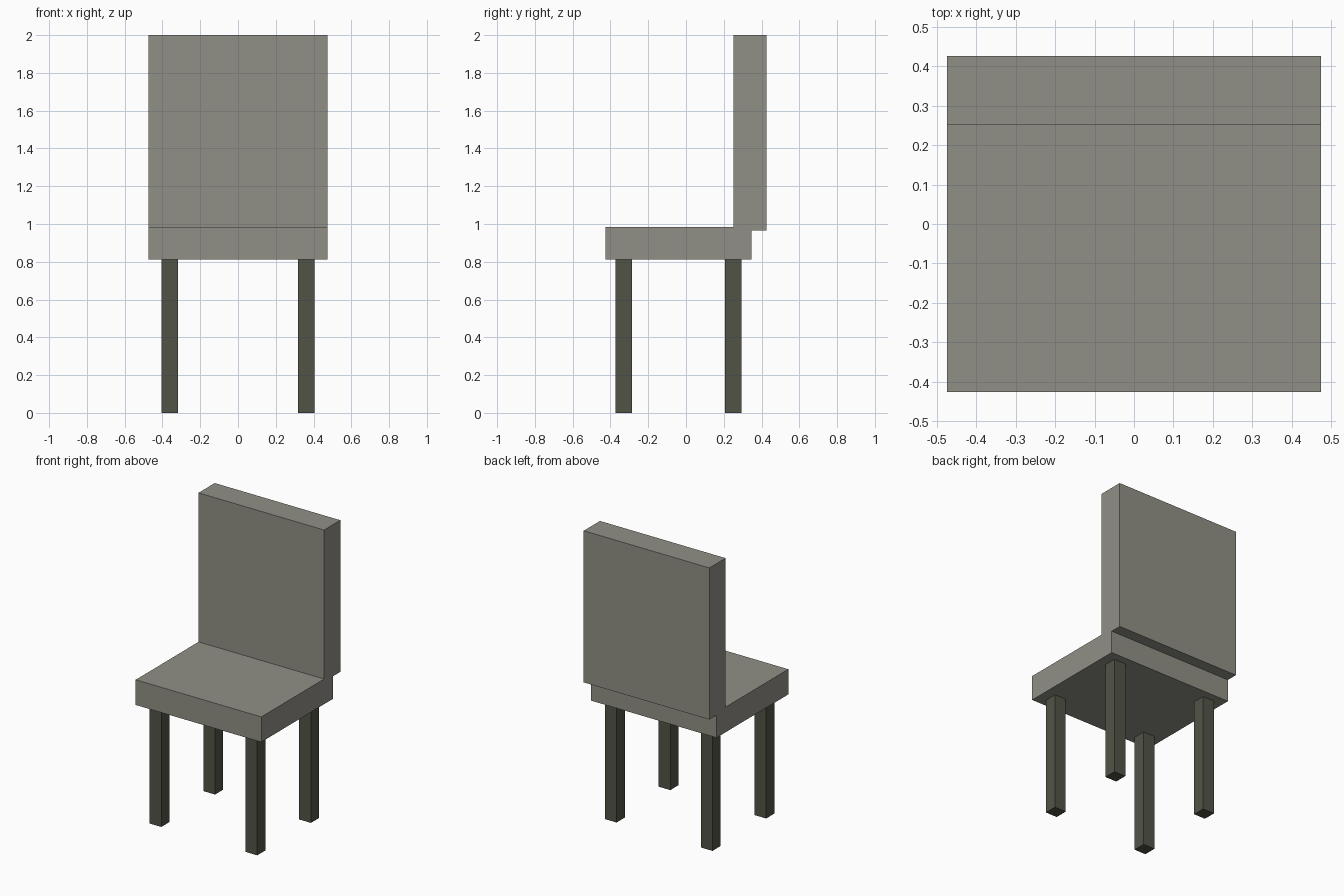
import bpy

if "Cube" in bpy.data.objects:
    bpy.data.objects.remove(bpy.data.objects["Cube"])


def material(name, rgb):
    mat = bpy.data.materials.new(name)
    mat.diffuse_color = (*rgb, 1.0)
    mat.use_nodes = True
    mat.node_tree.nodes["Principled BSDF"].inputs["Base Color"].default_value = mat.diffuse_color
    return mat


def box(name, lo, hi, mat):
    """Axis-aligned box between two opposite corners."""
    centre = [(a + b) / 2 for a, b in zip(lo, hi)]
    bpy.ops.mesh.primitive_cube_add(size=1, location=centre)
    obj = bpy.context.object
    obj.name = name
    obj.scale = [b - a for a, b in zip(lo, hi)]
    bpy.ops.object.transform_apply(location=False, rotation=False, scale=True)
    obj.data.materials.append(mat)
    return obj


upholstery = material("upholstery", (0.285, 0.28, 0.24))
dark_wood = material("dark_wood", (0.084, 0.088, 0.062))

HALF_WIDTH = 0.474
SEAT_BOTTOM = 0.811

# Seat cushion and overhanging backrest
box("seat", (-HALF_WIDTH, -0.426, SEAT_BOTTOM), (HALF_WIDTH, 0.348, 0.983), upholstery)
box("backrest", (-HALF_WIDTH, 0.251, 0.965), (HALF_WIDTH, 0.426, 2.0), upholstery)

# Four square legs
LEG = 0.044
for row, y in (("front", -0.329), ("back", 0.250)):
    for side, x in (("left", -0.362), ("right", 0.362)):
        box(f"{row}_{side}_leg", (x - LEG, y - LEG, 0),
            (x + LEG, y + LEG, SEAT_BOTTOM), dark_wood)
